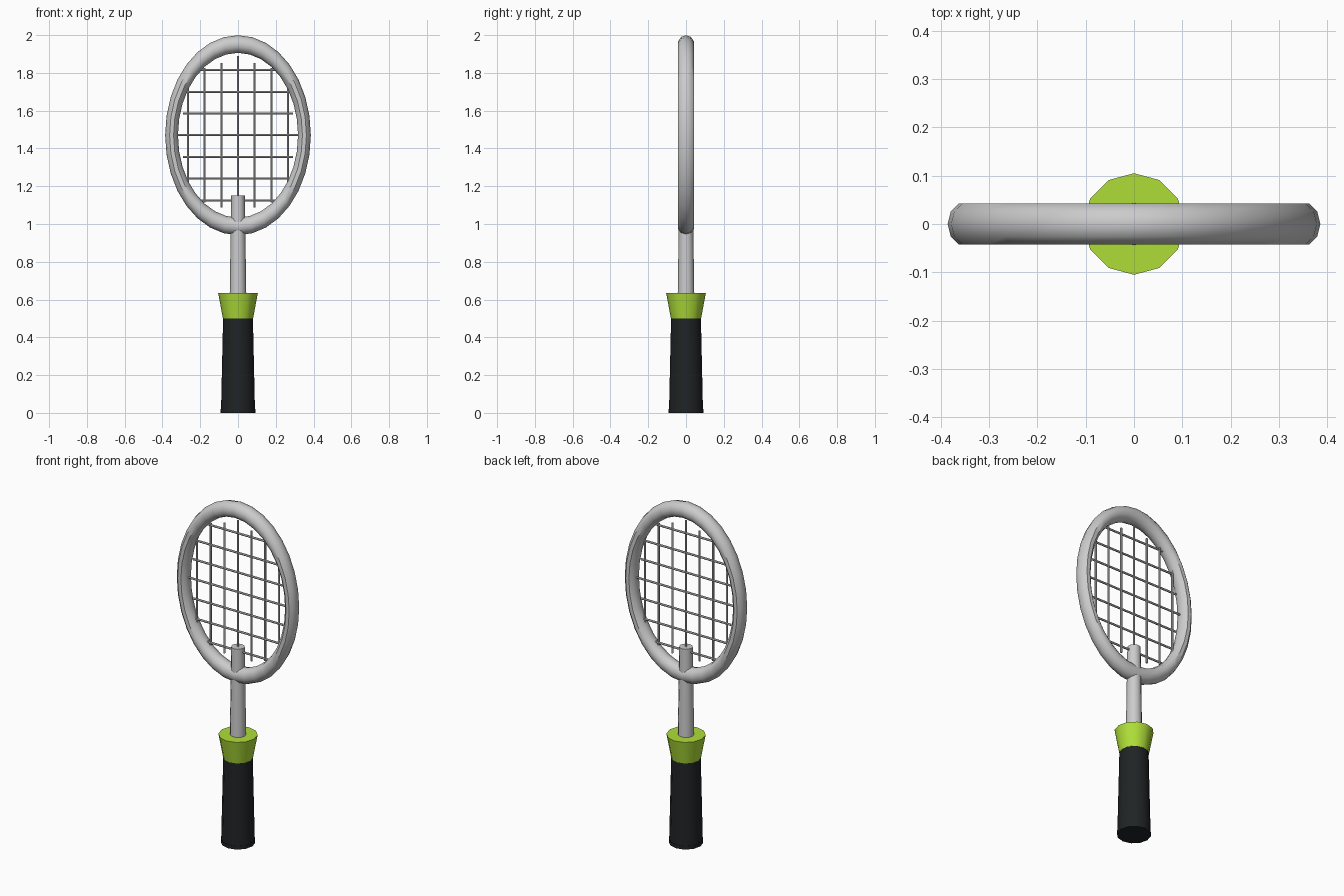
import bpy
from math import pi, sqrt, radians

if "Cube" in bpy.data.objects:
    bpy.data.objects.remove(bpy.data.objects["Cube"])

def material(name, rgb):
    m = bpy.data.materials.new(name)
    m.diffuse_color = (*rgb, 1)
    m.use_nodes = True
    m.node_tree.nodes["Principled BSDF"].inputs["Base Color"].default_value = m.diffuse_color
    return m

def finish(name, mat=None):
    ob = bpy.context.object
    ob.name = name
    if mat:
        ob.data.materials.append(mat)
    bpy.ops.object.shade_smooth_by_angle(angle=radians(40))
    return ob

def cone(name, r0, r1, z0, z1, mat=None, sides=12):
    bpy.ops.mesh.primitive_cone_add(vertices=sides, radius1=r0, radius2=r1,
                                    depth=z1 - z0, location=(0, 0, (z0 + z1) / 2))
    return finish(name, mat)

def string(name, half, loc, rot):
    bpy.ops.mesh.primitive_cylinder_add(vertices=6, radius=0.006, depth=2 * half,
                                        location=loc, rotation=rot)
    return finish(name)

black = material("black_grip", (0.014, 0.017, 0.018))
green = material("lime_green", (0.43, 0.73, 0.04))

# Handle: butt rim, grip, flared collar and shaft
cone("butt_rim", 0.092, 0.0915, 0, 0.02, black)
cone("grip", 0.09, 0.079, 0.01, 0.5, black)
cone("collar", 0.08, 0.105, 0.5, 0.635, green)
cone("shaft", 0.045, 0.036, 0.55, 1.15)

# Oval head frame
CZ = 1.47
bpy.ops.mesh.primitive_torus_add(major_segments=32, minor_segments=10,
                                 major_radius=0.4825, minor_radius=0.0465,
                                 location=(0, 0, CZ), rotation=(pi / 2, 0, 0))
bpy.context.object.scale = (0.729, 1.0, 0.96)
bpy.ops.object.transform_apply(location=False, rotation=False, scale=True)
frame = finish("head_frame")
for p in frame.data.polygons:
    p.use_smooth = True

# Upright strings, mirrored about the centre
for i, half in enumerate((0.42, 0.382, 0.357, 0.25)):
    for s in ((1, -1) if i else (1,)):
        string("upright_string", half, (s * i * 0.0885, 0, CZ), (0, 0, 0))

# Cross strings, mirrored about the head centre
for i, half in enumerate((0.325, 0.292, 0.28, 0.205)):
    for s in ((1, -1) if i else (1,)):
        string("cross_string", half, (0, 0, CZ + s * i * 0.115), (0, pi / 2, 0))
